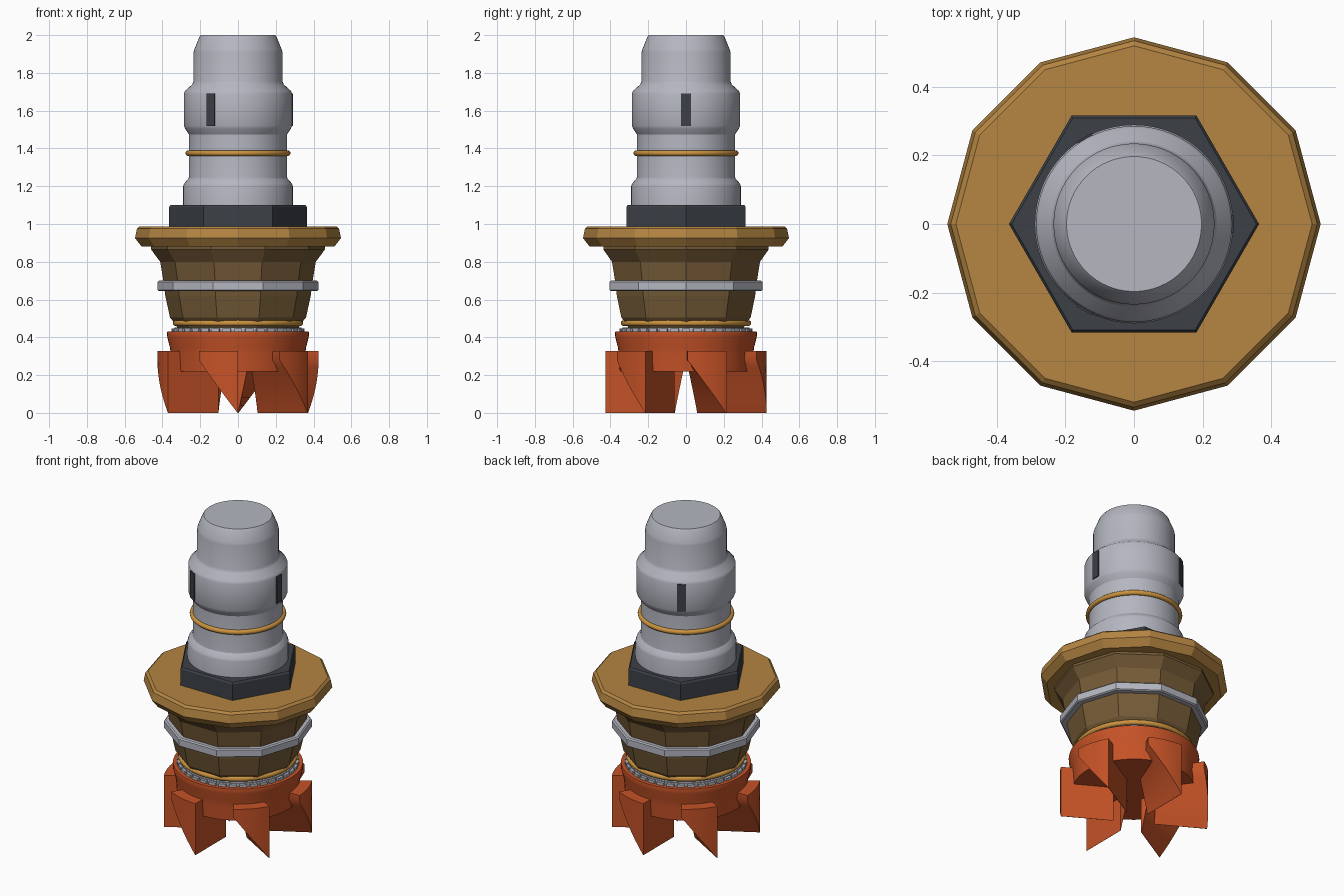
import bpy, bmesh, math

if "Cube" in bpy.data.objects:
    bpy.data.objects.remove(bpy.data.objects["Cube"])


def material(name, rgb):
    m = bpy.data.materials.new(name)
    m.diffuse_color = (*rgb, 1)
    m.use_nodes = True
    m.node_tree.nodes["Principled BSDF"].inputs["Base Color"].default_value = m.diffuse_color
    return m


STEEL = material("steel", (0.46, 0.47, 0.53))
BRONZE = material("bronze", (0.46, 0.235, 0.055))
BROWN = material("dark_bronze", (0.18, 0.105, 0.038))
GOLD = material("gold", (0.60, 0.29, 0.05))
BLACK = material("black_steel", (0.045, 0.052, 0.062))
RED = material("orange_red", (0.56, 0.085, 0.02))


def finish(name, bm, mat, smooth=None):
    bmesh.ops.recalc_face_normals(bm, faces=bm.faces)
    me = bpy.data.meshes.new(name)
    bm.to_mesh(me)
    bm.free()
    me.materials.append(mat)
    ob = bpy.data.objects.new(name, me)
    bpy.context.collection.objects.link(ob)
    if smooth:
        bpy.ops.object.select_all(action='DESELECT')
        ob.select_set(True)
        bpy.context.view_layer.objects.active = ob
        bpy.ops.object.shade_smooth_by_angle(angle=math.radians(smooth))
    return ob


def polar(r, a, z):
    return (r * math.cos(a), r * math.sin(a), z)


def loft(bm, rings):
    """Skin closed rings of points and cap both ends."""
    vs = [[bm.verts.new(p) for p in ring] for ring in rings]
    n = len(vs[0])
    for lo, hi in zip(vs, vs[1:]):
        for i in range(n):
            j = (i + 1) % n
            bm.faces.new((lo[i], lo[j], hi[j], hi[i]))
    bm.faces.new(vs[0][::-1])
    bm.faces.new(vs[-1])


def turned(name, profile, sides, mat, smooth=None):
    """Solid of revolution from (radius, height) pairs."""
    bm = bmesh.new()
    loft(bm, [[polar(r, 2 * math.pi * i / sides, z) for i in range(sides)]
              for r, z in profile])
    return finish(name, bm, mat, smooth)


def ring(name, major, minor, z):
    bpy.ops.mesh.primitive_torus_add(major_radius=major, minor_radius=minor,
                                     major_segments=64, minor_segments=12,
                                     location=(0, 0, z))
    ob = bpy.context.object
    ob.name = name
    ob.data.materials.append(GOLD)
    bpy.ops.object.shade_smooth_by_angle(angle=math.radians(60))


# Stepped shaft
turned("shaft", [(.29, 1.05), (.29, 1.20), (.285, 1.215), (.262, 1.24),
                 (.26, 1.25), (.26, 1.475), (.28, 1.505), (.286, 1.52),
                 (.286, 1.69), (.28, 1.705), (.243, 1.738), (.235, 1.755),
                 (.235, 1.91), (.231, 1.925), (.205, 1.99), (.197, 2.0)],
       64, STEEL, 30)
ring("shaft_ring", .263, .015, 1.375)

# Three dark plates let into the collar
bm = bmesh.new()
for k in range(3):
    a = 2 * math.pi * k / 3
    half = .025 / .29
    loft(bm, [[polar(.27, a - half, z), polar(.293, a - half, z),
               polar(.293, a + half, z), polar(.27, a + half, z)]
              for z in (1.52, 1.69)])
finish("collar_plates", bm, BLACK)

# Hex nut, flange, faceted body and band
turned("hex_nut", [(.365, .98), (.365, 1.09), (.357, 1.10)], 6, BLACK)
turned("flange", [(.51, .88), (.545, .925), (.535, .975), (.52, .988)], 12, BRONZE)
turned("body", [(.32, .45), (.335, .475), (.36, .505), (.385, .62), (.395, .70),
                (.412, .80), (.46, .865), (.46, .885)], 10, BROWN)
turned("band", [(.39, .645), (.418, .645), (.426, .651), (.426, .693),
                (.418, .70), (.39, .70)], 10, STEEL)
ring("body_ring", .329, .016, .475)

# Toothed washer
turned("washer", [(.335, .425), (.335, .452)], 64, STEEL, 30)
bm = bmesh.new()
TEETH = 36
for k in range(TEETH):
    a = 2 * math.pi * k / TEETH
    half = .36 * 2 * math.pi / TEETH
    loft(bm, [[polar(.32, a - half, z), polar(.352, a - half, z),
               polar(.352, a + half, z), polar(.32, a + half, z)]
              for z in (.425, .447)])
finish("washer_teeth", bm, STEEL)

# Cutter hub
turned("hub", [(.35, .22), (.356, .31), (.36, .345), (.374, .40), (.376, .42),
               (.374, .43)], 64, RED, 40)

# Six helical blades: one upright radial face, one twisted back face
bm = bmesh.new()
INNER, OUTER, ARC = .12, .427, 6
LEVELS = [(z * .04, math.radians(.3 + 28.7 * z / 7)) for z in range(8)]
LEVELS.append((.327, math.radians(29)))
for k in range(6):
    a = math.radians(30 + 60 * k)
    rings = []
    for z, sweep in LEVELS:
        outer = [polar(OUTER, a - sweep * i / ARC, z) for i in range(ARC + 1)]
        rings.append([polar(INNER, a, z)] + outer + [polar(INNER, a - sweep, z)])
    loft(bm, rings)
finish("blades", bm, RED, 30)
